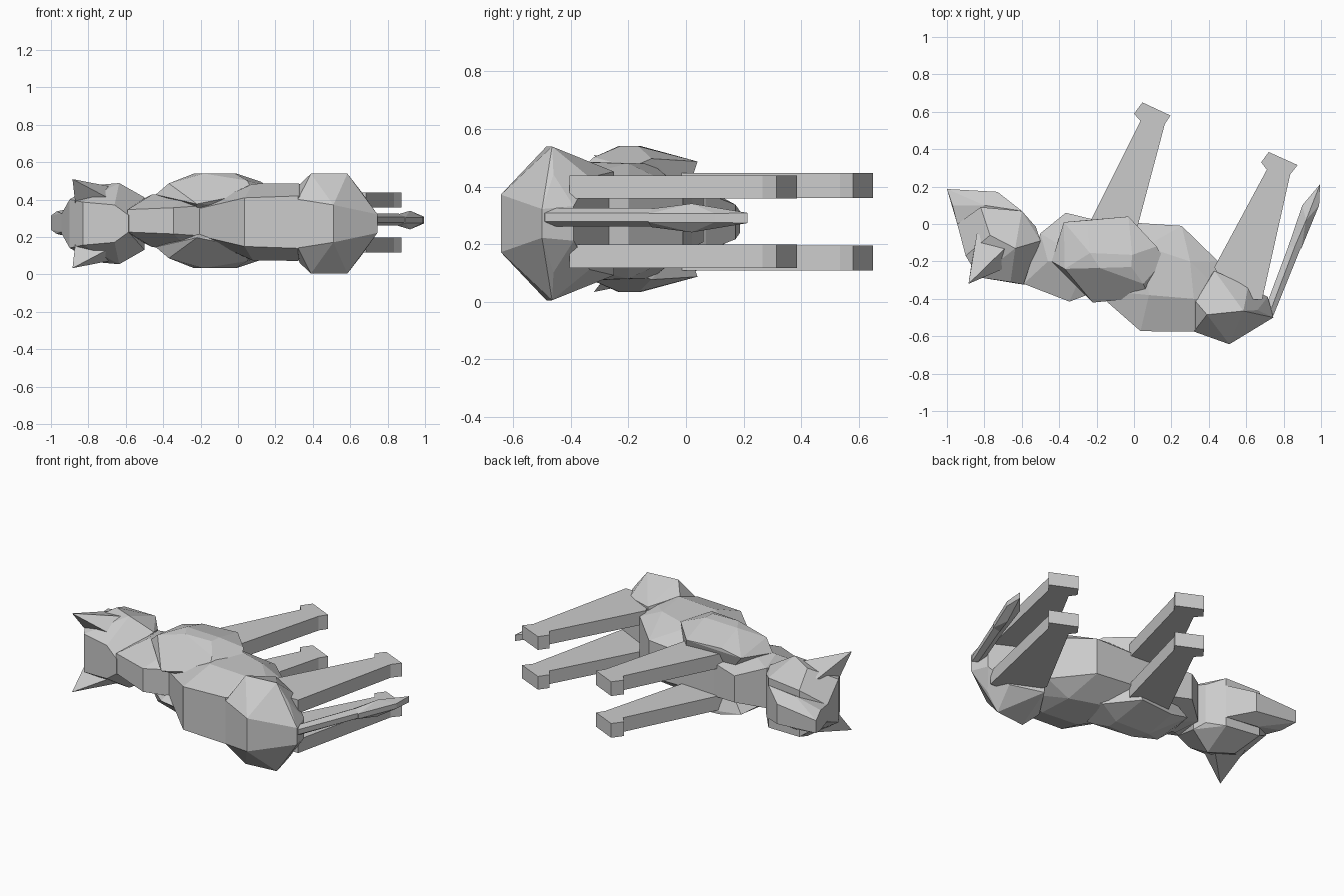
import bpy, bmesh, math

cube = bpy.data.objects.get("Cube")
if cube:
    bpy.data.objects.remove(cube, do_unlink=True)

MID = 0.272   # height of the symmetry plane of head and hips
CHEST = 0.287  # same for shoulders, torso and neck

grey = bpy.data.materials.new("plain_grey")
grey.use_nodes = True
GREY = (0.6, 0.6, 0.6, 1)
grey.diffuse_color = GREY
grey.node_tree.nodes["Principled BSDF"].inputs["Base Color"].default_value = GREY


def finish(name, bm):
    bmesh.ops.recalc_face_normals(bm, faces=bm.faces[:])
    mesh = bpy.data.meshes.new(name)
    bm.to_mesh(mesh)
    bm.free()
    mesh.materials.append(grey)
    obj = bpy.data.objects.new(name, mesh)
    bpy.context.collection.objects.link(obj)


def hull(name, pts, sides=(1, -1), mid=MID):
    """Faceted solid around (x, y, half width) points, on the given sides of the plane."""
    bm = bmesh.new()
    for x, y, h in pts:
        for s in sides if h else (1,):
            bm.verts.new((x, y, mid + s * h))
    bmesh.ops.convex_hull(bm, input=bm.verts[:])
    loose = [v for v in bm.verts if not v.link_faces]
    bmesh.ops.delete(bm, geom=loose, context='VERTS')
    bmesh.ops.dissolve_limit(bm, angle_limit=math.radians(9),
                             verts=bm.verts[:], edges=bm.edges[:])
    finish(name, bm)


def prism(name, outline, z0, z1):
    """Straight extrusion of an x-y outline."""
    bm = bmesh.new()
    face = bm.faces.new([bm.verts.new((x, y, z0)) for x, y in outline])
    ext = bmesh.ops.extrude_face_region(bm, geom=[face])["geom"]
    bmesh.ops.translate(bm, vec=(0, 0, z1 - z0),
                        verts=[v for v in ext if isinstance(v, bmesh.types.BMVert)])
    finish(name, bm)


# Head and muzzle
hull("head", [
    (-0.83, -0.285, 0.115), (-0.66, -0.31, 0.10), (-0.585, -0.325, 0.045),
    (-0.945, 0.0, 0.05), (-0.90, -0.17, 0.13), (-0.82, 0.09, 0.14),
    (-0.60, 0.07, 0.15), (-0.77, -0.06, 0.205), (-0.635, -0.13, 0.217),
    (-0.525, -0.015, 0.12), (-0.50, -0.09, 0.14)])
hull("muzzle", [
    (-1.0, 0.187, 0.038), (-0.73, 0.172, 0.06), (-0.60, 0.07, 0.10),
    (-0.945, 0.0, 0.05), (-0.80, 0.10, 0.10), (-0.97, 0.10, 0.06)], mid=0.277)

# Neck and torso
hull("neck", [
    (-0.59, -0.32, 0.06), (-0.345, -0.415, 0.07), (-0.20, -0.36, 0.08),
    (-0.50, -0.05, 0.12), (-0.365, 0.06, 0.08), (-0.20, 0.02, 0.10),
    (-0.46, -0.2, 0.14), (-0.25, -0.2, 0.16)], mid=CHEST)
hull("torso", [
    (-0.22, -0.35, 0.07), (-0.14, -0.415, 0.08), (0.035, -0.573, 0.13),
    (0.32, -0.575, 0.14), (0.08, -0.38, 0.205), (0.32, -0.40, 0.207),
    (0.30, -0.20, 0.20), (0.06, -0.12, 0.20), (-0.2, 0.02, 0.09),
    (0.255, -0.01, 0.11), (0.45, -0.20, 0.13), (0.50, -0.40, 0.15)], mid=0.28)

# Shoulders, legs and ears on both sides
FRONT_LEG = [(-0.27, -0.06), (-0.23, 0.02), (0.035, 0.55), (0.0, 0.59), (0.045, 0.65),
             (0.195, 0.58), (0.165, 0.535), (0.02, -0.01), (0.0, -0.09)]
HIND_LEG = [(0.43, -0.23), (0.71, 0.29), (0.68, 0.33), (0.72, 0.385),
            (0.875, 0.315), (0.835, 0.265), (0.685, -0.405), (0.50, -0.40)]
LEG_MID = 0.278
for side, s in (("left", 1), ("right", -1)):
    hull(side + "_shoulder", [
        (-0.235, -0.155, 0.253), (-0.185, -0.235, 0.253), (-0.015, -0.23, 0.253),
        (-0.01, -0.165, 0.253), (-0.375, 0.01, 0.17), (-0.25, 0.02, 0.20),
        (-0.03, 0.04, 0.20), (0.12, -0.12, 0.21), (0.165, -0.19, 0.18),
        (0.05, -0.32, 0.215), (0.08, -0.39, 0.15), (-0.22, -0.42, 0.09),
        (-0.37, -0.24, 0.20), (-0.44, -0.20, 0.14), (-0.22, -0.36, 0.07),
        (0.05, -0.34, 0.08), (-0.30, -0.02, 0.08), (0.0, 0.0, 0.08)],
        sides=(s,), mid=CHEST)
    prism(side + "_front_leg", FRONT_LEG, LEG_MID + s * 0.083, LEG_MID + s * 0.169)
    prism(side + "_hind_leg", HIND_LEG, LEG_MID + s * 0.080, LEG_MID + s * 0.160)
    # Pointed ear
    hull(side + "_ear", [
        (-0.885, -0.32, 0.238), (-0.84, -0.05, 0.16), (-0.69, -0.13, 0.20),
        (-0.87, -0.22, 0.11), (-0.70, -0.24, 0.14)], sides=(s,))

# Hips
hull("hips", [
    (0.51, -0.643, 0.10), (0.39, -0.485, 0.267), (0.585, -0.465, 0.267),
    (0.745, -0.50, 0.05), (0.715, -0.39, 0.06), (0.66, -0.46, 0.17),
    (0.61, -0.335, 0.16), (0.53, -0.34, 0.21), (0.43, -0.25, 0.18),
    (0.33, -0.415, 0.21), (0.32, -0.575, 0.13), (0.27, -0.45, 0.04)])

# Tail: slim base widening to a diamond-shaped tip
hull("tail_base", [
    (0.715, -0.50, 0.015), (0.72, -0.40, 0.015), (0.745, -0.49, 0.015),
    (0.735, -0.45, 0.032), (0.86, -0.12, 0.032),
    (0.825, -0.12, 0.015), (0.895, -0.12, 0.015)], mid=0.293)
hull("tail_tip", [
    (0.825, -0.12, 0.015), (0.895, -0.13, 0.015), (0.86, -0.12, 0.032),
    (0.92, 0.02, 0.05), (0.96, 0.11, 0.04), (0.995, 0.213, 0.018),
    (0.99, 0.10, 0.015), (0.90, 0.10, 0.015)], mid=0.291)
